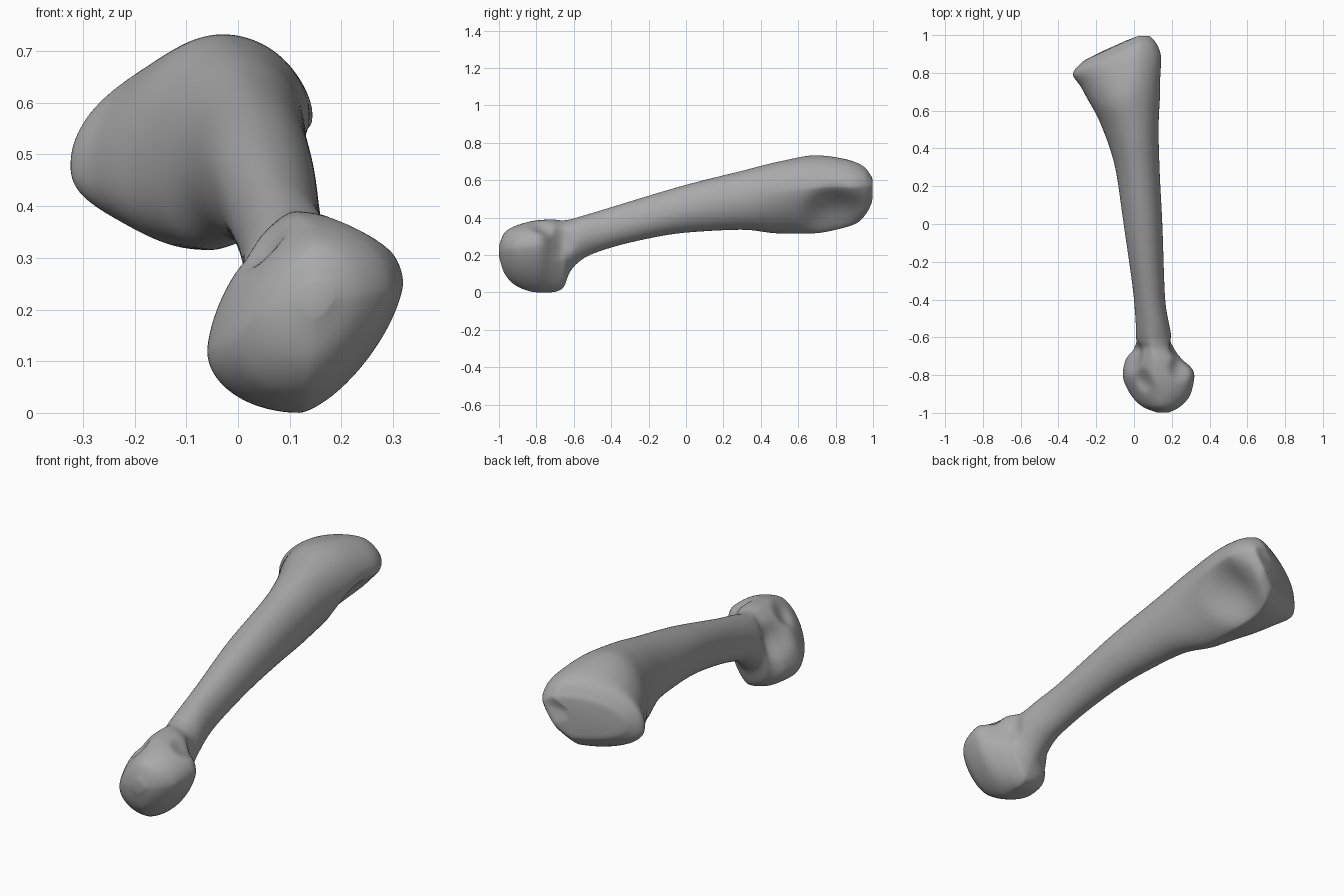
import bpy, bmesh, math
from mathutils import Vector

cube = bpy.data.objects.get("Cube")
if cube:
    bpy.data.objects.remove(cube, do_unlink=True)

# Cross-sections along the bone: y, then the low-x point (x, z),
# high-x point (x, z), bottom point (z, x) and top point (z, x)
SECTIONS = [
    (-1, .13, .22, .18, .22, .19, .15, .25, .15),
    (-.97, .05, .19, .24, .23, .1, .14, .32, .15),
    (-.9, -.02, .14, .3, .24, .03, .13, .36, .15),
    (-.8, -.06, .12, .32, .25, 0, .12, .385, .12),
    (-.72, -.045, .12, .27, .24, 0, .12, .39, .11),
    (-.66, 0, .14, .225, .24, .02, .12, .385, .1),
    (-.62, .01, .24, .205, .26, .11, .11, .39, .1),
    (-.55, .01, .29, .19, .29, .18, .1, .41, .1),
    (-.4, 0, .34, .165, .34, .24, .08, .455, .08),
    (0, -.055, .46, .15, .44, .32, .04, .575, .05),
    (.3, -.1, .47, .135, .5, .335, 0, .65, .02),
    (.5, -.16, .47, .13, .54, .315, -.05, .7, 0),
    (.7, -.22, .48, .14, .56, .315, -.05, .733, -.03),
    (.85, -.28, .48, .147, .56, .335, -.06, .715, -.03),
    (.94, -.325, .48, .12, .57, .37, -.05, .68, -.03),
    (.985, -.27, .5, .08, .57, .42, -.05, .62, -.03),
]
STEPS, SIDES = 8, 96


def smooth(a, b, v):
    t = min(max((v - a) / (b - a), 0), 1)
    return t * t * (3 - 2 * t)


def slope(col, i):
    """Overshoot-free slope of one section value."""
    if i == 0 or i == len(col) - 1:
        j = max(i, 1)
        return col[j] - col[j - 1]
    a, b = col[i] - col[i - 1], col[i + 1] - col[i]
    return 2 * a * b / (a + b) if a * b > 0 else 0


def hermite(col, i, t):
    p, q, m, n = col[i], col[i + 1], slope(col, i), slope(col, i + 1)
    s = t * t * (3 - 2 * t)
    return p + (q - p) * s + m * t * (1 - t) ** 2 - n * t * t * (1 - t)


def ring(section):
    """Closed outline made of four superellipse quarters."""
    y, xl, zl, xr, zr, zb, xb, zt, xt = section
    head, tail = 1 - smooth(-.72, -.5, y), smooth(.3, .7, y)
    slant = .45 * smooth(.4, .8, y)
    points = []
    for k in range(SIDES):
        a = math.tau * k / SIDES
        c, s = math.cos(a), math.sin(a)
        side_x, side_z = (xr, zr) if c > 0 else (xl, zl)
        cap_x, cap_z = (xt, zt) if s > 0 else (xb, zb)
        if s > 0:
            n = 2 if c > 0 else 2 - .45 * head
        else:
            n = 2 - .55 * head - .7 * tail if c > 0 else 2 + .5 * tail
        u, v = abs(c) ** (2 / n), abs(s) ** (2 / n)
        x = cap_x + (side_x - cap_x) * u
        z = side_z + (cap_z - side_z) * v
        points.append(Vector((x, y + slant * min(x, .03), z)))
    return points


# Loft the whole bone
columns = list(zip(*SECTIONS))
rings = [ring([hermite(c, i, j / STEPS) for c in columns])
         for i in range(len(SECTIONS) - 1) for j in range(STEPS)]
rings.append(ring(SECTIONS[-1]))

bm = bmesh.new()
loops = [[bm.verts.new(p) for p in r] for r in rings]
for low, high in zip(loops, loops[1:]):
    for k in range(SIDES):
        m = (k + 1) % SIDES
        bm.faces.new((low[k], low[m], high[m], high[k]))

# Close both ends, the joint face with shrinking inner loops
edge = loops[-1]
middle = sum((v.co for v in edge), Vector()) / SIDES
for scale in (.85, .6, .3):
    inner = [bm.verts.new(middle.lerp(v.co, scale) + Vector((0, .012 * (1 - scale), 0)))
             for v in loops[-1]]
    for k in range(SIDES):
        m = (k + 1) % SIDES
        bm.faces.new((edge[k], edge[m], inner[m], inner[k]))
    edge = inner
bm.faces.new(edge)
bm.faces.new(loops[0])
bmesh.ops.recalc_face_normals(bm, faces=bm.faces)


def dent(centre, radius, push):
    """Push nearby surface by a soft amount."""
    centre, push = Vector(centre), Vector(push)
    for v in bm.verts:
        d = (v.co - centre).length / radius
        if d < 1:
            v.co += push * (1 - d * d) ** 2


# Hollow under the joint, side pits and knuckle groove
dent((.06, .8, .43), .2, (-.05, 0, .03))
dent((.23, -.68, .27), .11, (-.03, 0, 0))
dent((-.01, -.7, .26), .11, (.025, 0, 0))
dent((.24, -.77, .35), .08, (-.015, 0, -.02))
dent((.04, -.83, .33), .08, (.01, 0, -.025))

mesh = bpy.data.meshes.new("bone")
bm.to_mesh(mesh)
bm.free()
bone = bpy.data.objects.new("bone", mesh)
bpy.context.collection.objects.link(bone)

# Soften the joins
relax = bone.modifiers.new("relax", "SMOOTH")
relax.factor = .5
relax.iterations = 4

grey = bpy.data.materials.new("plain grey")
grey.use_nodes = True
colour = (.4, .4, .4, 1)
grey.diffuse_color = colour
grey.node_tree.nodes["Principled BSDF"].inputs["Base Color"].default_value = colour
mesh.materials.append(grey)
for face in mesh.polygons:
    face.use_smooth = True
